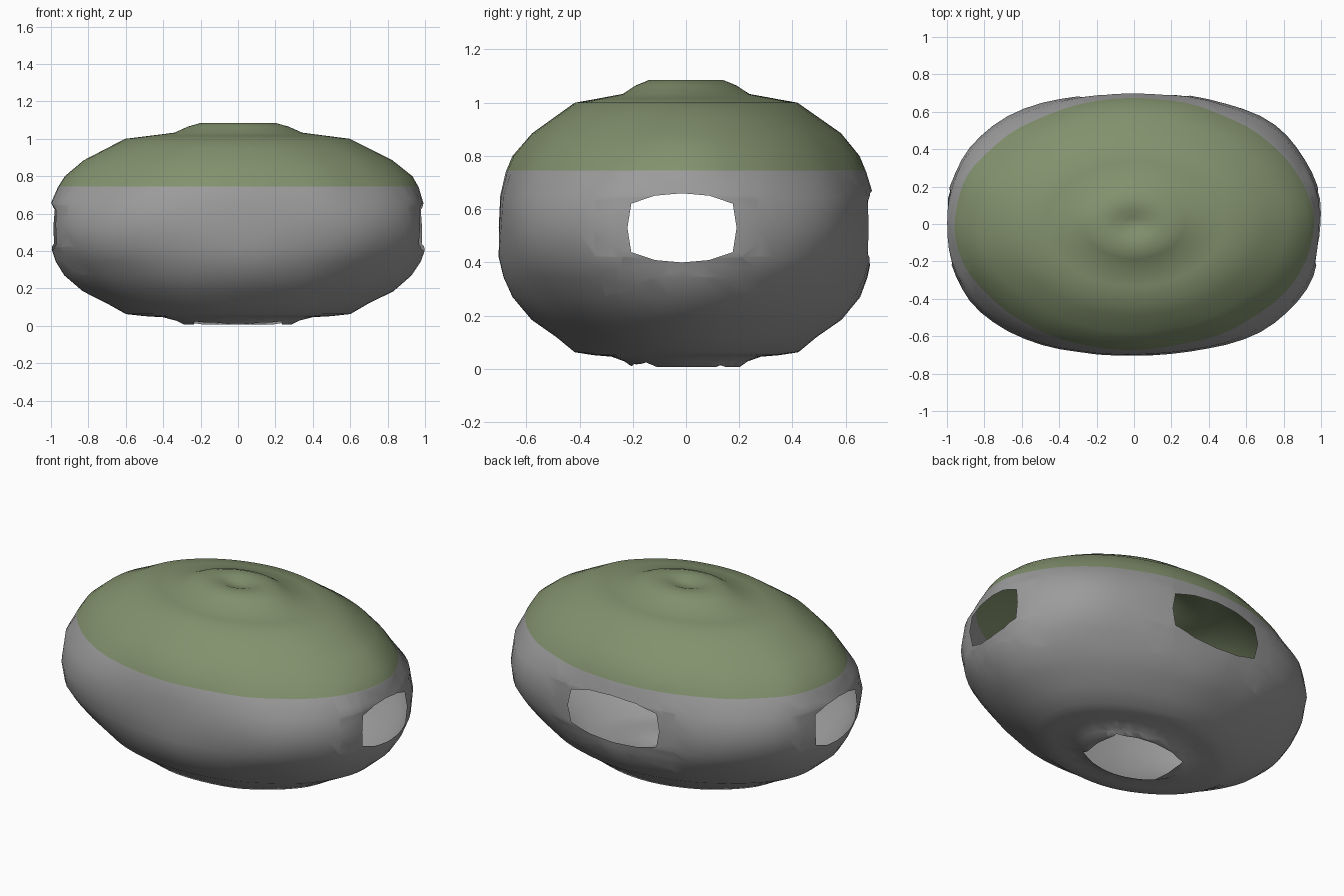
import bpy, bmesh, math
from mathutils import Vector, noise

if "Cube" in bpy.data.objects:
    bpy.data.objects.remove(bpy.data.objects["Cube"], do_unlink=True)


def material(name, color):
    m = bpy.data.materials.new(name)
    m.use_nodes = True
    m.diffuse_color = color
    m.node_tree.nodes["Principled BSDF"].inputs["Base Color"].default_value = color
    return m


# Half profile of the shell: radius along x, height
PROFILE = [(0.05, 0.02), (0.2, 0.015), (0.29, 0.008), (0.33, 0.028), (0.4, 0.046),
           (0.5, 0.052), (0.6, 0.063), (0.7, 0.12), (0.83, 0.185), (0.93, 0.27),
           (0.975, 0.345), (1.0, 0.42), (1.005, 0.53), (1.0, 0.65), (0.965, 0.74),
           (0.93, 0.8), (0.83, 0.885), (0.7, 0.95), (0.6, 1.0), (0.48, 1.015),
           (0.34, 1.033), (0.27, 1.065), (0.2, 1.085), (0.11, 1.084), (0.05, 1.066)]
SEGMENTS = 64
DEPTH = 0.7
MIDDLE = 0.53
BAND = 0.745


def ring_point(r, z, a):
    """Oval ring, bulging at the diagonals near the equator, gently lumpy."""
    bulge = max(-0.02, 0.06 * (1 - ((z - MIDDLE) / 0.2) ** 2))
    r *= 1 + bulge * math.sin(2 * a) ** 2
    x, y = r * math.cos(a), r * math.sin(a) * DEPTH
    lump = 1 + 0.014 * noise.noise(Vector((x, y, z)) * 4)
    return x * lump, y * lump, z


# Lathed oval shell
bm = bmesh.new()
rings = [[bm.verts.new(ring_point(r, z, math.tau * i / SEGMENTS))
          for i in range(SEGMENTS)] for r, z in PROFILE]
for low, high in zip(rings, rings[1:]):
    for i in range(SEGMENTS):
        j = (i + 1) % SEGMENTS
        bm.faces.new((low[i], low[j], high[j], high[i]))
top = bm.verts.new((0, 0, 1.06))
bottom = bm.verts.new((0, 0, 0.02))
for i in range(SEGMENTS):
    j = (i + 1) % SEGMENTS
    bm.faces.new((rings[-1][i], rings[-1][j], top))
    bm.faces.new((rings[0][j], rings[0][i], bottom))


def cut(faces, point, normal):
    geom = set(faces)
    for f in faces:
        geom.update(f.edges)
        geom.update(f.verts)
    bmesh.ops.bisect_plane(bm, geom=list(geom), dist=1e-5, plane_co=point, plane_no=normal)


# Clean edge between the cap and the body
cut(bm.faces[:], (0, 0, BAND), (0, 0, 1))

# Rounded rectangular opening, one quadrant, mirrored to a full outline
QUADRANT = [(1, 0), (0.93, 0.7), (0.5, 0.93), (0, 1)]
HALF = QUADRANT + [(-u, v) for u, v in QUADRANT[-2::-1]]
OUTLINE = HALF + [(u, -v) for u, v in HALF[-2:0:-1]]


def opening(center, out, across, width, height):
    center, out, across = Vector(center), Vector(out), Vector(across)
    up = out.cross(across)
    pts = [center + across * u * width + up * v * height for u, v in OUTLINE]
    edges = [(a, (b - a).cross(out).normalized()) for a, b in zip(pts, pts[1:] + pts[:1])]

    def nearby():
        result = []
        for f in bm.faces:
            d = f.calc_center_median() - center
            if d.dot(out) > -0.25 and abs(d.dot(across)) < width + 0.1 and abs(d.dot(up)) < height + 0.1:
                result.append(f)
        return result

    for a, n in edges:
        cut(nearby(), a, n)
    inside = [f for f in nearby()
              if all((f.calc_center_median() - a).dot(n) < 1e-5 for a, n in edges)]
    bmesh.ops.delete(bm, geom=inside, context='FACES')


# Side, back and bottom openings
for side in (1, -1):
    opening((side, -0.015, MIDDLE), (side, 0, 0), (0, side, 0), 0.205, 0.13)
opening((0, 0.7, MIDDLE), (0, 1, 0), (-1, 0, 0), 0.3, 0.14)
opening((0, -0.01, 0), (0, 0, -1), (1, 0, 0), 0.25, 0.2)

# Cap colour above the band, body colour below
for f in bm.faces:
    f.smooth = True
    f.material_index = int(f.calc_center_median().z > BAND)

mesh = bpy.data.meshes.new("hollow_shell")
bm.to_mesh(mesh)
bm.free()
mesh.materials.append(material("stone gray", (0.33, 0.33, 0.33, 1)))
mesh.materials.append(material("moss green", (0.225, 0.285, 0.155, 1)))
shell = bpy.data.objects.new("hollow_shell", mesh)
bpy.context.collection.objects.link(shell)
